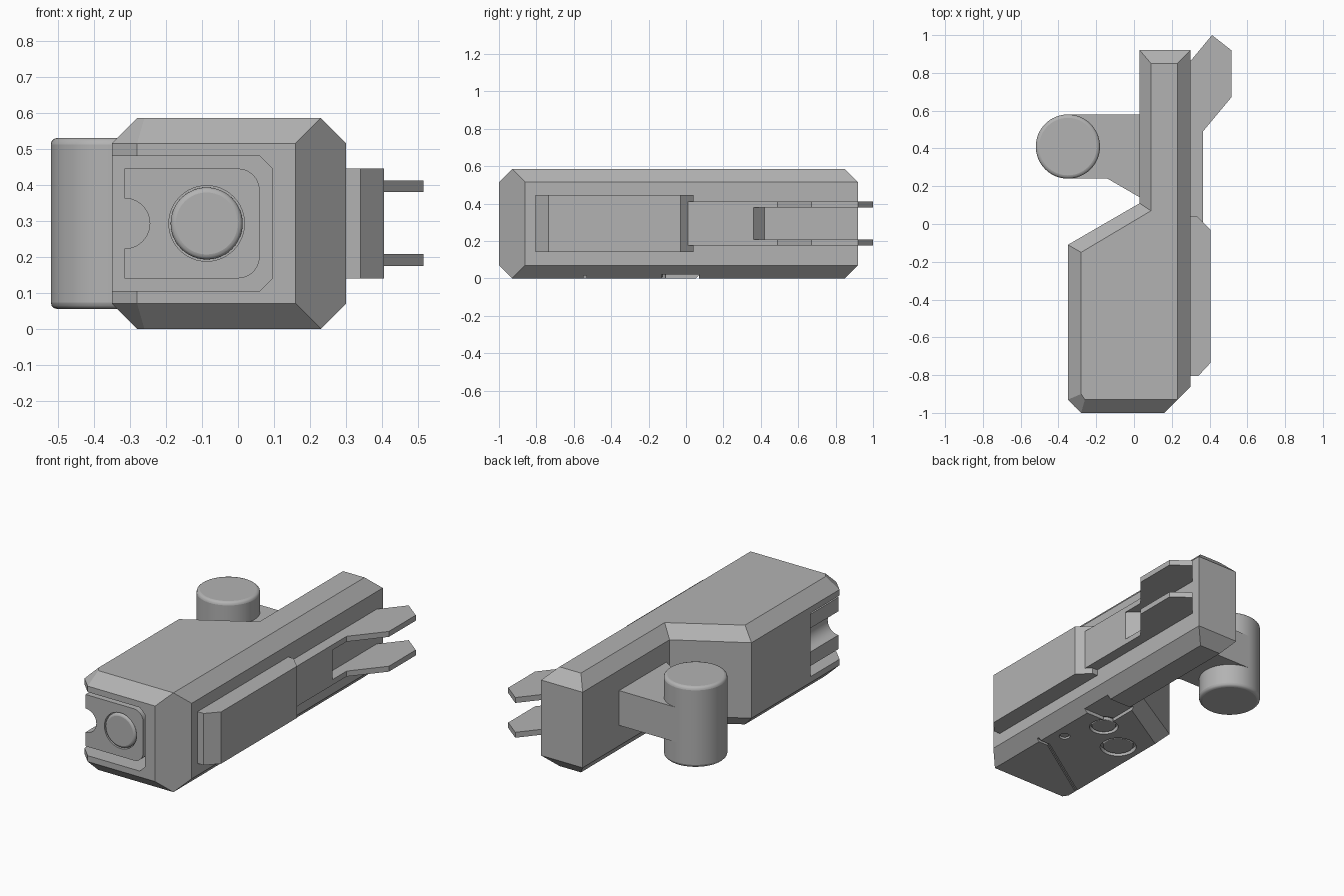
import bpy, bmesh
from math import sin, cos, pi, radians

old = bpy.data.objects.get("Cube")
if old:
    bpy.data.objects.remove(old, do_unlink=True)

grey = bpy.data.materials.new("mid_grey")
grey.use_nodes = True
grey.diffuse_color = (0.45, 0.45, 0.45, 1)
grey.node_tree.nodes["Principled BSDF"].inputs["Base Color"].default_value = (0.45, 0.45, 0.45, 1)


def finish(name, bm):
    bmesh.ops.remove_doubles(bm, verts=bm.verts, dist=0.0005)
    bmesh.ops.recalc_face_normals(bm, faces=bm.faces)
    mesh = bpy.data.meshes.new(name)
    bm.to_mesh(mesh)
    bm.free()
    mesh.materials.append(grey)
    ob = bpy.data.objects.new(name, mesh)
    bpy.context.collection.objects.link(ob)
    return ob


def loft(name, rings):
    """Skin a stack of equal-length rings and cap both ends."""
    bm = bmesh.new()
    rows = [[bm.verts.new(p) for p in ring] for ring in rings]
    n = len(rows[0])
    for a, b in zip(rows, rows[1:]):
        for i in range(n):
            j = (i + 1) % n
            bm.faces.new((a[i], a[j], b[j], b[i]))
    bm.faces.new(rows[0])
    bm.faces.new(rows[-1])
    return finish(name, bm)


def prism(name, outline, lo, hi, axis="z"):
    """Extrude an outline along z, or an x-z outline along y."""
    place = (lambda p, h: (p[0], p[1], h)) if axis == "z" else (lambda p, h: (p[0], h, p[1]))
    return loft(name, [[place(p, h) for p in outline] for h in (lo, hi)])


def arc(cx, cy, r, start, end, steps):
    return [(cx + r * cos(radians(start + (end - start) * i / steps)),
             cy + r * sin(radians(start + (end - start) * i / steps)))
            for i in range(steps + 1)]


def circle(cx, cy, r, n=48):
    return arc(cx, cy, r, 0, 360 - 360 / n, n - 1)


def box(x0, x1, y0, y1):
    return [(x0, y0), (x1, y0), (x1, y1), (x0, y1)]


def cut(target, cutter):
    cutter.hide_render = True
    cutter.hide_viewport = True
    mod = target.modifiers.new("cut", "BOOLEAN")
    mod.operation = "DIFFERENCE"
    mod.solver = "EXACT"
    mod.object = cutter


def smooth(ob, bevel=0):
    if bevel:
        mod = ob.modifiers.new("soft_edge", "BEVEL")
        mod.width = bevel
        mod.segments = 3
        mod.limit_method = "ANGLE"
    bpy.ops.object.select_all(action="DESELECT")
    ob.select_set(True)
    bpy.context.view_layer.objects.active = ob
    bpy.ops.object.shade_smooth_by_angle(angle=radians(35))


# Chamfered main body
outer = [(-.35, -.11), (-.35, -.93), (-.28, -1), (.16, -1),
         (.30, -.86), (.30, .92), (.03, .92), (.03, .11)]
inner = [(-.28, -.15), (-.28, -.90), (-.26, -.93), (.23, -.93),
         (.23, -.93), (.23, .85), (.09, .85), (.09, .07)]
levels = [(inner, 0), (outer, .07), (outer, .515), (inner, .585)]
body = loft("body", [[(x, y, z) for x, y in ring] for ring, z in levels])

# Front bay, open on one side
bay = [(-.5, .105), (.06, .105), (.095, .14), (.095, .445), (.06, .48), (-.5, .48)]
cut(body, prism("bay_cutter", bay, -1.2, -.66, "y"))

# Underside groove, notch and round sockets
groove = [(.4, -.547), (.17, -.547), (-.4, -.922), (-.4, -.904), (.165, -.532), (.4, -.532)]
cut(body, prism("groove_cutter", groove, -.1, .015))
cut(body, prism("notch_cutter", box(.06, .4, -.13, .07), -.1, .02))
sockets = [("large", -.145, -.31, .1), ("medium", .06, -.19, .08), ("small", .16, -.41, .03)]
for label, x, y, r in sockets:
    cut(body, prism(label + "_socket_cutter", circle(x, y, r), -.1, .025))
    smooth(prism(label + "_socket_disc", circle(x, y, r * .85), .006, .05), .004)

# Lens block with rounded corners and a half-round finger groove
block = ([(-.315, .14)] + arc(0, .20, .06, -90, 0, 8) + arc(0, .385, .06, 0, 90, 8)
         + [(-.315, .445)] + arc(-.315, .2925, .07, 90, -90, 20))
lens_block = prism("lens_block", block, -.97, -.64, "y")
cut(lens_block, prism("lens_cutter", circle(-.087, .2925, .105), -1.1, -.945, "y"))
smooth(lens_block)
smooth(prism("lens_button", circle(-.087, .2925, .1), -.975, -.9, "y"), .014)

# Side plate with sloped ends
plate = [(.28, -.805), (.34, -.805), (.405, -.735), (.405, -.03), (.335, .04), (.28, .04)]
prism("side_plate", plate, .14, .445)

# Clip base and its two prongs
prism("clip_base", [(.28, 0), (.365, 0), (.365, .36), (.30, .42), (.28, .42)], .2, .385)
prong = [(.28, 0), (.365, 0), (.365, .49), (.515, .67), (.515, .92), (.413, 1), (.28, .84)]
for label, z in (("lower", .175), ("upper", .38)):
    prism(label + "_prong", prong, z, z + .032)

# Knob and the arm that carries it
smooth(prism("knob", circle(-.35, .41, .17, 64), .055, .53), .018)
arm = [(-.35, .24), (-.14, .24), (.05, .13), (.05, .58), (-.35, .58)]
prism("knob_arm", arm, .19, .395)
